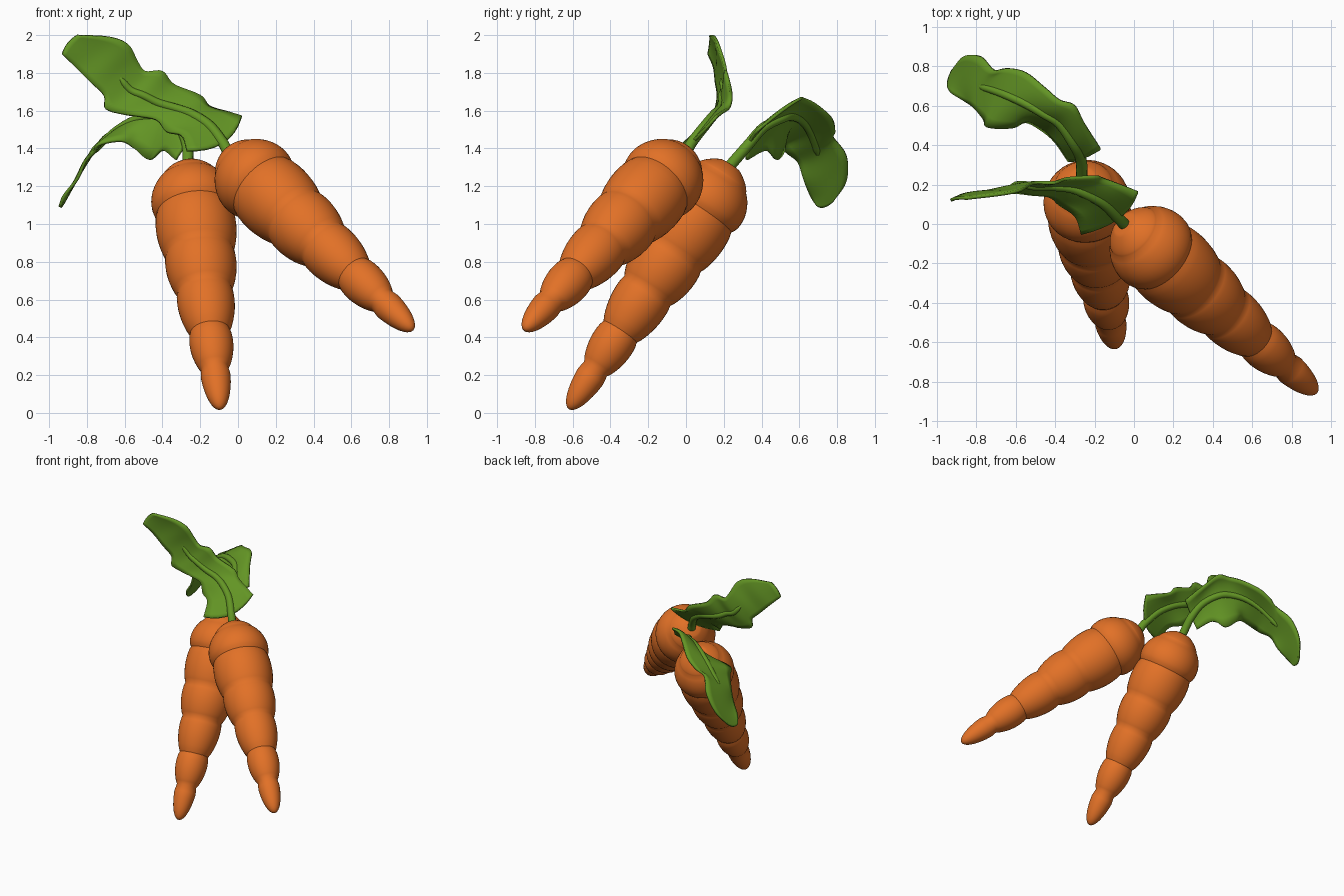
import bpy
import bmesh
from math import sin, cos, pi, sqrt
from mathutils import Vector

default_cube = bpy.data.objects.get("Cube")
if default_cube:
    bpy.data.objects.remove(default_cube, do_unlink=True)


def make_material(name, colour):
    material = bpy.data.materials.new(name)
    material.use_nodes = True
    material.diffuse_color = colour
    material.node_tree.nodes["Principled BSDF"].inputs["Base Color"].default_value = colour
    return material


orange = make_material("carrot orange", (0.76, 0.165, 0.02, 1))
green = make_material("leaf green", (0.125, 0.30, 0.018, 1))


def finish(obj, material, angle):
    """Assign the material and smooth the surface while keeping real edges sharp."""
    obj.data.materials.append(material)
    bpy.ops.object.select_all(action="DESELECT")
    obj.select_set(True)
    bpy.context.view_layer.objects.active = obj
    bpy.ops.object.shade_smooth_by_angle(angle=angle)


def mesh_object(name, bm):
    bmesh.ops.recalc_face_normals(bm, faces=bm.faces)
    mesh = bpy.data.meshes.new(name)
    bm.to_mesh(mesh)
    bm.free()
    obj = bpy.data.objects.new(name, mesh)
    bpy.context.collection.objects.link(obj)
    return obj


def smooth_path(points, steps):
    """Catmull-Rom samples passing through every point."""
    ends = [points[0] * 2 - points[1], *points, points[-1] * 2 - points[-2]]
    samples = []
    for a, b, c, d in zip(ends, ends[1:], ends[2:], ends[3:]):
        for i in range(steps):
            u = i / steps
            samples.append(b + (c - a) * (u / 2)
                           + (a * 2 - b * 5 + c * 4 - d) * (u * u / 2)
                           + (b * 3 - a - c * 3 + d) * (u ** 3 / 2))
    return samples + [points[-1]]


# Root body: position along the axis, groove radius, swelling above the groove
GROOVES = [(0.165, 0.072, 0.024), (0.317, 0.105, 0.022), (0.485, 0.145, 0.022),
           (0.64, 0.18, 0.022), (0.81, 0.2, 0.04), (0.95, 0.15, 0.014), (1, 0.06, 0)]


def root_profile(steps=10):
    first, radius, _ = GROOVES[0]
    profile = []
    for i in range(1, steps):
        u = (i / steps) ** 2
        profile.append((first * u, radius * 1.12 * sqrt(u * (2 - u))))
    for (t0, r0, swell), (t1, r1, _) in zip(GROOVES, GROOVES[1:]):
        for i in range(steps):
            u = i / steps
            profile.append((t0 + (t1 - t0) * u,
                            r0 + (r1 - r0) * u + swell * sin(pi * u) ** 0.7))
    return profile + [GROOVES[-1][:2]]


def build_root(name, tip, crown, sides=40):
    tip, axis = Vector(tip), Vector(crown) - Vector(tip)
    turn = axis.to_track_quat("Z", "Y")
    bm = bmesh.new()
    rings = []
    for t, r in root_profile():
        rings.append([bm.verts.new(tip + axis * t + turn @ Vector(
            (r * cos(2 * pi * k / sides), r * sin(2 * pi * k / sides), 0)))
            for k in range(sides)])
    point = bm.verts.new(tip)
    for k in range(sides):
        n = (k + 1) % sides
        bm.faces.new((point, rings[0][n], rings[0][k]))
        for low, high in zip(rings, rings[1:]):
            bm.faces.new((low[k], low[n], high[n], high[k]))
    bm.faces.new(rings[-1])
    finish(mesh_object(name, bm), orange, 0.75)


def build_leaf(name, stations, across=8, steps=5):
    """Thin blade lofted through upper edge, midrib and lower edge."""
    upper, middle, lower = (smooth_path([Vector(s[i]) for s in stations], steps)
                            for i in range(3))
    bm = bmesh.new()
    rows = []
    for a, m, b in zip(upper, middle, lower):
        row = []
        for i in range(across + 1):
            u = i / across
            row.append(bm.verts.new(a * ((1 - u) * (1 - 2 * u)) + m * (4 * u * (1 - u))
                                    + b * (u * (2 * u - 1))))
        rows.append(row)
    for r, s in zip(rows, rows[1:]):
        for i in range(across):
            bm.faces.new((r[i], r[i + 1], s[i + 1], s[i]))
    blade = mesh_object(name, bm)
    solid = blade.modifiers.new("blade thickness", "SOLIDIFY")
    solid.thickness = 0.016
    solid.offset = 0
    finish(blade, green, 0.9)


def build_stem(name, base, stations):
    """Tapered stalk that continues as the raised midrib of the blade."""
    path = smooth_path([Vector(base)] + [Vector(s[1]) for s in stations[:8]], 6)
    data = bpy.data.curves.new(name, "CURVE")
    data.dimensions = "3D"
    data.bevel_depth = 0.03
    data.bevel_resolution = 4
    data.use_fill_caps = True
    spline = data.splines.new("POLY")
    spline.points.add(len(path) - 1)
    last = len(path) - 1
    for i, (point, co) in enumerate(zip(spline.points, path)):
        point.co = (*co, 1)
        point.radius = (1 - 0.4 * i / last) * min(1, sqrt((last - i + 0.2) / 3))
    spline.use_smooth = True
    data.materials.append(green)
    bpy.context.collection.objects.link(bpy.data.objects.new(name, data))


# Blade stations: upper edge, midrib, lower edge
UPRIGHT_BLADE = [
    ((.02, .16, 1.57), (-.08, .03, 1.43), (-.27, -.05, 1.39)),
    ((-.05, .19, 1.59), (-.15, .1, 1.52), (-.3, .04, 1.47)),
    ((-.15, .23, 1.62), (-.24, .15, 1.58), (-.38, .1, 1.49)),
    ((-.2, .24, 1.68), (-.32, .18, 1.61), (-.43, .14, 1.55)),
    ((-.34, .23, 1.74), (-.42, .19, 1.64), (-.52, .15, 1.57)),
    ((-.4, .21, 1.81), (-.5, .19, 1.68), (-.6, .16, 1.58)),
    ((-.49, .21, 1.81), (-.57, .2, 1.71), (-.7, .16, 1.61)),
    ((-.53, .2, 1.86), (-.63, .19, 1.78), (-.71, .17, 1.68)),
    ((-.58, .17, 1.95), (-.69, .17, 1.84), (-.78, .16, 1.75)),
    ((-.68, .15, 1.99), (-.77, .16, 1.9), (-.86, .15, 1.83)),
    ((-.85, .13, 2), (-.9, .13, 1.96), (-.93, .12, 1.9))]
DROOPING_BLADE = [
    ((-.17, .38, 1.5), (-.27, .33, 1.42), (-.33, .32, 1.34)),
    ((-.25, .51, 1.6), (-.31, .41, 1.51), (-.4, .42, 1.39)),
    ((-.3, .6, 1.66), (-.38, .51, 1.56), (-.47, .48, 1.34)),
    ((-.38, .63, 1.66), (-.46, .56, 1.57), (-.55, .52, 1.4)),
    ((-.45, .69, 1.63), (-.55, .61, 1.55), (-.62, .49, 1.44)),
    ((-.55, .77, 1.56), (-.64, .65, 1.5), (-.74, .49, 1.42)),
    ((-.64, .79, 1.5), (-.72, .68, 1.43), (-.76, .53, 1.38)),
    ((-.71, .78, 1.46), (-.79, .7, 1.36), (-.81, .59, 1.33)),
    ((-.78, .85, 1.36), (-.85, .72, 1.25), (-.85, .62, 1.24)),
    ((-.86, .85, 1.23), (-.9, .74, 1.16), (-.92, .66, 1.15)),
    ((-.92, .78, 1.12), (-.94, .73, 1.09), (-.94, .69, 1.1))]

# Two carrots, each with a root, a stalk and one blade
for side, tip, crown, blade in (
        ("left", (0.925, -0.855, 0.44), (-0.05, 0, 1.37), UPRIGHT_BLADE),
        ("right", (-0.095, -0.62, 0.02), (-0.265, 0.235, 1.31), DROOPING_BLADE)):
    build_root(side + "_carrot_root", tip, crown)
    build_stem(side + "_stem", crown, blade)
    build_leaf(side + "_leaf", blade)
